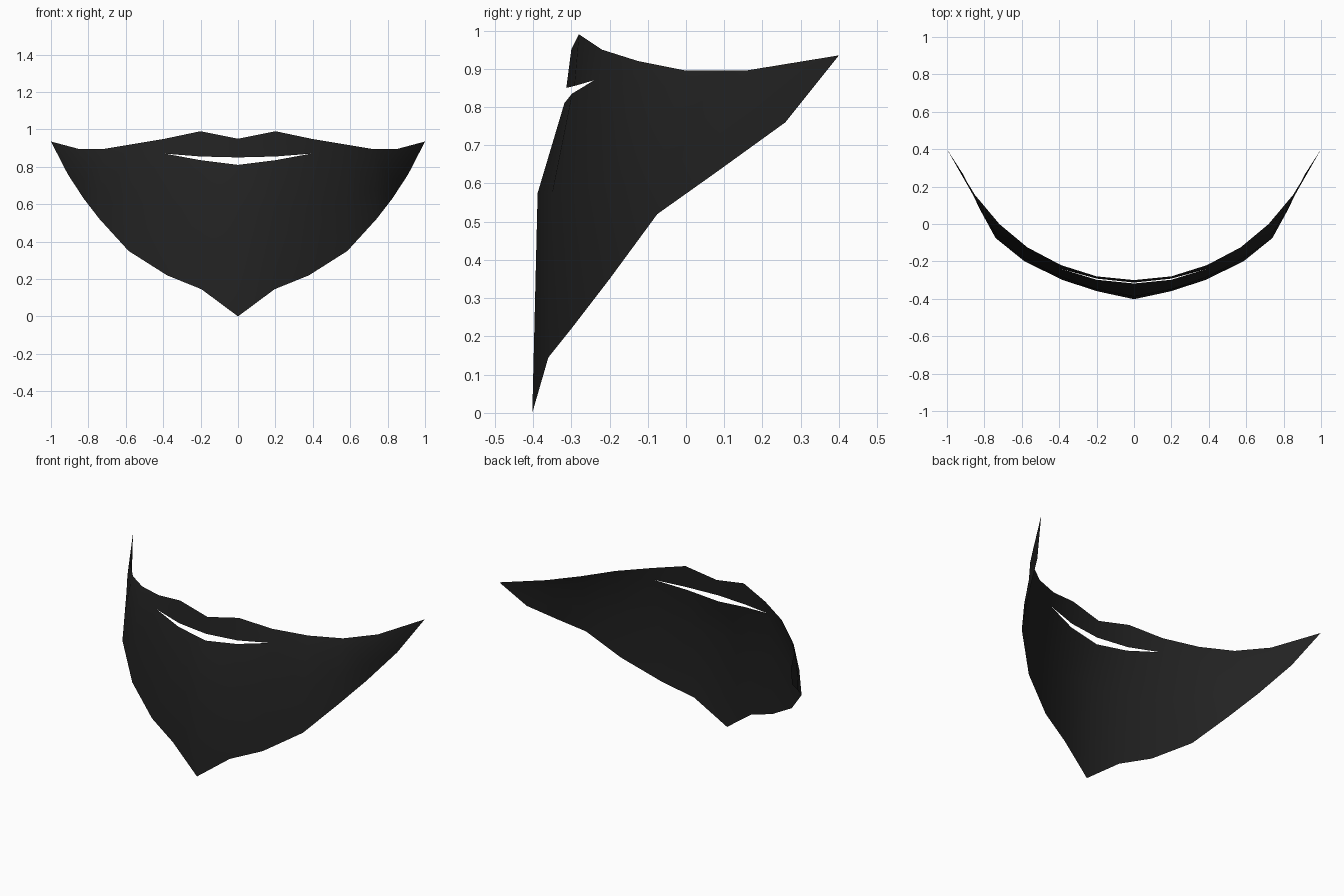
import bpy, bmesh, math

if "Cube" in bpy.data.objects:
    bpy.data.objects.remove(bpy.data.objects["Cube"])

# Half profile: each column runs from top edge, upper slit, lower slit, middle, bottom edge
TIP = (1.0, .40, .935)
CHEEK = (.91, .26, .76)
L3, L4, L5 = (.575, -.145, .86), (.725, -.02, .85), (.835, .11, .83)
CORNER = (.39, -.24, .87)          # end of the mouth slit
columns = [
    [(0, -.30, .95), (0, -.313, .85), (0, -.318, .81), (0, -.388, .575), (0, -.402, 0)],
    [(.20, -.28, .99), (.20, -.292, .855), (.20, -.298, .835), (.20, -.35, .575), (.195, -.36, .145)],
    [(.39, -.22, .95), CORNER, CORNER, (.385, -.285, .58), (.38, -.30, .22)],
    [(.57, -.125, .92), L3, L3, (.58, -.185, .62), (.585, -.20, .35)],
    [(.72, 0, .895), L4, L4, (.735, -.06, .68), (.74, -.075, .52)],
    [(.85, .155, .895), L5, L5, (.828, .09, .73), (.825, .08, .63)],
    [TIP, TIP, TIP, CHEEK, CHEEK],
]

# Curved cloth sheet, shared points reused so the strips join
bm = bmesh.new()
verts = {}


def vert(p):
    if p not in verts:
        verts[p] = bm.verts.new(p)
    return verts[p]


for left, right in zip(columns, columns[1:]):
    for r in (0, 2, 3):            # row 1-2 stays open: the slit
        loop = [left[r], left[r + 1], right[r + 1], right[r]]
        pts = list(dict.fromkeys(loop))
        if len(pts) > 2:
            bm.faces.new([vert(p) for p in pts]).smooth = True

mesh = bpy.data.meshes.new("face_cloth")
bm.to_mesh(mesh)
bm.free()
cloth = bpy.data.objects.new("face_cloth", mesh)
bpy.context.collection.objects.link(cloth)

# Mirror to the other cheek
mirror = cloth.modifiers.new("mirror", 'MIRROR')
mirror.use_axis = (True, False, False)
mirror.use_clip = True

# Single dark colour
mat = bpy.data.materials.new("black cloth")
mat.diffuse_color = (.016, .016, .016, 1)
mat.use_nodes = True
mat.node_tree.nodes["Principled BSDF"].inputs["Base Color"].default_value = mat.diffuse_color
mesh.materials.append(mat)

bpy.context.view_layer.objects.active = cloth
cloth.select_set(True)
bpy.ops.object.shade_smooth_by_angle(angle=math.radians(30))
